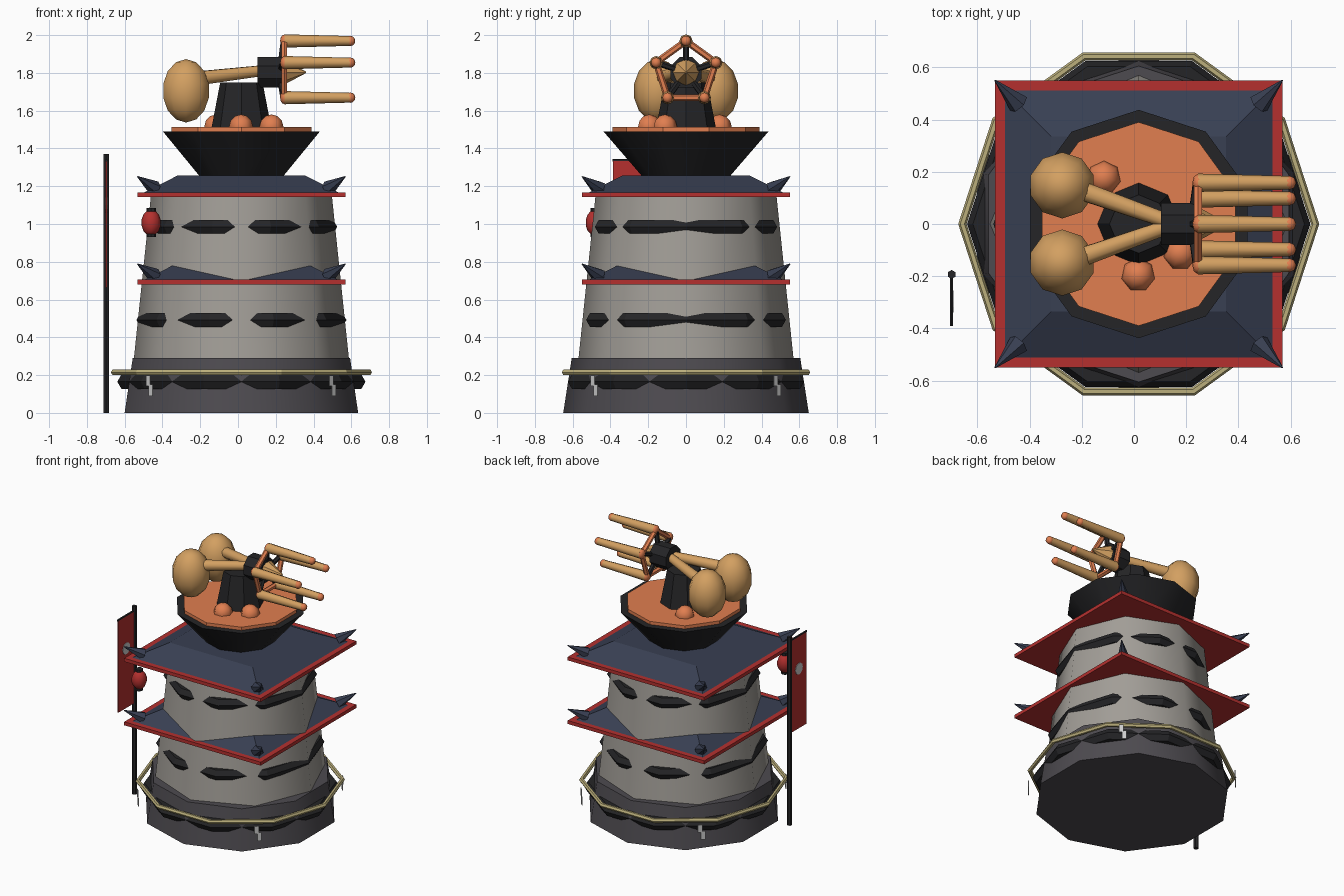
import bpy, bmesh, math
from mathutils import Vector

if "Cube" in bpy.data.objects:
    bpy.data.objects.remove(bpy.data.objects["Cube"])

CX = 0.018  # tower axis in x


def material(name, r, g, b):
    m = bpy.data.materials.new(name)
    m.diffuse_color = (r, g, b, 1)
    m.use_nodes = True
    m.node_tree.nodes["Principled BSDF"].inputs["Base Color"].default_value = m.diffuse_color
    return m


STONE = material("pale_stone", .36, .34, .31)
BASE = material("dark_stone", .075, .07, .08)
BLACK = material("black", .018, .018, .02)
NAVY = material("navy", .04, .05, .085)
RED = material("red", .46, .03, .028)
ORANGE = material("orange", .75, .21, .08)
TAN = material("tan", .65, .35, .12)
ROPE = material("rope", .5, .43, .2)
PAPER = material("paper", .75, .75, .73)


def finish(ob, name, mat, smooth=0):
    ob.name = name
    ob.data.materials.append(mat)
    if smooth:
        bpy.ops.object.select_all(action='DESELECT')
        ob.select_set(True)
        bpy.context.view_layer.objects.active = ob
        bpy.ops.object.shade_smooth_by_angle(angle=math.radians(smooth))
    return ob


def frustum(name, a, b, r1, r2, n, mat, start=90, smooth=0):
    """Tapered n-sided rod from point a to point b."""
    a, b = Vector(a), Vector(b)
    q = Vector((0, 0, 1)).rotation_difference(b - a)
    bm = bmesh.new()
    rings = []
    for p, r in ((a, r1), (b, r2)):
        rings.append([])
        for i in range(n):
            t = math.radians(start) + 2 * math.pi * i / n
            rings[-1].append(bm.verts.new(p + q @ Vector((r * math.cos(t), r * math.sin(t), 0))))
    lo, hi = rings
    for i in range(n):
        j = (i + 1) % n
        bm.faces.new((lo[i], lo[j], hi[j], hi[i]))
    bm.faces.new(lo[::-1])
    bm.faces.new(hi)
    me = bpy.data.meshes.new(name)
    bm.to_mesh(me)
    bm.free()
    ob = bpy.data.objects.new(name, me)
    bpy.context.collection.objects.link(ob)
    return finish(ob, name, mat, smooth)


def upright(name, z1, z2, r1, r2, n, mat, x=CX, y=0, **kw):
    return frustum(name, (x, y, z1), (x, y, z2), r1, r2, n, mat, **kw)


def ring(name, z, major, minor, mat, sides=6):
    bpy.ops.mesh.primitive_torus_add(location=(CX, 0, z), major_radius=major, minor_radius=minor,
                                     major_segments=10, minor_segments=sides)
    return finish(bpy.context.object, name, mat)


def ball(name, loc, size, mat, seg=10, rings=7):
    bpy.ops.mesh.primitive_uv_sphere_add(segments=seg, ring_count=rings, radius=1, location=loc)
    ob = bpy.context.object
    ob.scale = size
    return finish(ob, name, mat, 60)


def box(name, loc, size, mat, turn=0):
    bpy.ops.mesh.primitive_cube_add(size=1, location=loc, rotation=(0, 0, turn))
    ob = bpy.context.object
    ob.scale = size
    return finish(ob, name, mat)


# Tower body and stone bands
upright("base", 0, .29, .65, .605, 10, BASE, smooth=50)
upright("tower_wall", .28, 1.16, .57, .478, 8, STONE, smooth=50)
ring("base_band", .165, .612, .045, BLACK)
ring("lower_band", .492, .514, .042, BLACK)
ring("upper_band", .985, .465, .042, BLACK)

# Rope with paper strips on the diagonals
ring("rope", .215, .675, .016, ROPE)
for i in range(4):
    t = math.radians(45 + 90 * i)
    for dx, z, h in ((-.012, .17, .055), (.008, .12, .06)):
        box("paper_strip", (CX + .685 * math.cos(t) - dx * math.sin(t),
                            .685 * math.sin(t) + dx * math.cos(t), z),
            (.004, .03, h), PAPER, t)

# Two square roofs with corner spikes
S2 = math.sqrt(2)
for z in (.68, 1.143):
    upright("roof_trim", z, z + .025, .55 * S2, .55 * S2, 4, RED, start=45)
    upright("roof", z + .025, z + .115, .512 * S2, .335 * S2, 4, NAVY, start=45)
    for sx in (-1, 1):
        for sy in (-1, 1):
            frustum("roof_spike", (CX + sx * .46, sy * .46, z + .045),
                    (CX + sx * .55, sy * .55, z + .108), .042, .003, 6, NAVY)

# Turret bowl, deck and studs
upright("bowl", 1.25, 1.49, .23, .437, 10, BLACK, smooth=50)
upright("deck", 1.485, 1.513, .39, .39, 10, ORANGE)
for x, y in ((-.115, .177), (.016, -.195), (.177, -.112)):
    ball("deck_stud", (x, y, 1.515), (.065, .065, .065), ORANGE, 7, 6)
upright("pedestal", 1.51, 1.75, .158, .112, 8, BLACK)

# Hub and counterweights
HZ = 1.803
frustum("hub", (.103, 0, HZ), (.237, 0, HZ), .088, .088, 8, BLACK, start=22.5)
frustum("hub_nose", (.235, 0, HZ), (.36, 0, HZ), .07, .004, 8, TAN)
for s in (-1, 1):
    ball("counterweight", (-.275, s * .148, 1.705), (.13, .13, .168), TAN)
    frustum("counterweight_arm", (-.25, s * .145, 1.767), (.13, s * .01, 1.812), .04, .03, 8, TAN, smooth=50)

# Five-pronged head: rim, spokes, prongs, tips
pts = [Vector((.245, .166 * math.sin(2 * math.pi * i / 5), HZ + .166 * math.cos(2 * math.pi * i / 5)))
       for i in range(5)]
for i, p in enumerate(pts):
    frustum("rim_bar", p, pts[(i + 1) % 5], .018, .018, 6, ORANGE)
    ball("rim_joint", p, (.022, .034, .034), ORANGE, 8, 6)
    frustum("spoke", (.22, 0, HZ), (.24, p.y, p.z), .018, .016, 6, BLACK)
    frustum("prong", p, p + Vector((.35, 0, 0)), .035, .026, 8, TAN, smooth=50)
    ball("prong_tip", p + Vector((.35, 0, 0)), (.026, .027, .027), ORANGE, 8, 6)

# Banner on its pole
upright("banner_pole", 0, 1.37, .017, .017, 6, BLACK, x=-.698, y=-.193)
frustum("banner_bar", (-.698, -.193, 1.337), (-.698, -.39, 1.337), .007, .007, 6, BLACK)
box("banner", (-.698, -.296, 1.0), (.008, .18, .67), RED)
frustum("banner_disc", (-.705, -.296, 1.1), (-.691, -.296, 1.1), .042, .042, 12, PAPER)

# Lantern under the front left corner
ball("lantern", (-.46, -.48, 1.007), (.052, .052, .07), RED, 8, 7)
for z in (.93, 1.065):
    upright("lantern_cap", z, z + .02, .025, .025, 8, BLACK, x=-.46, y=-.48)
